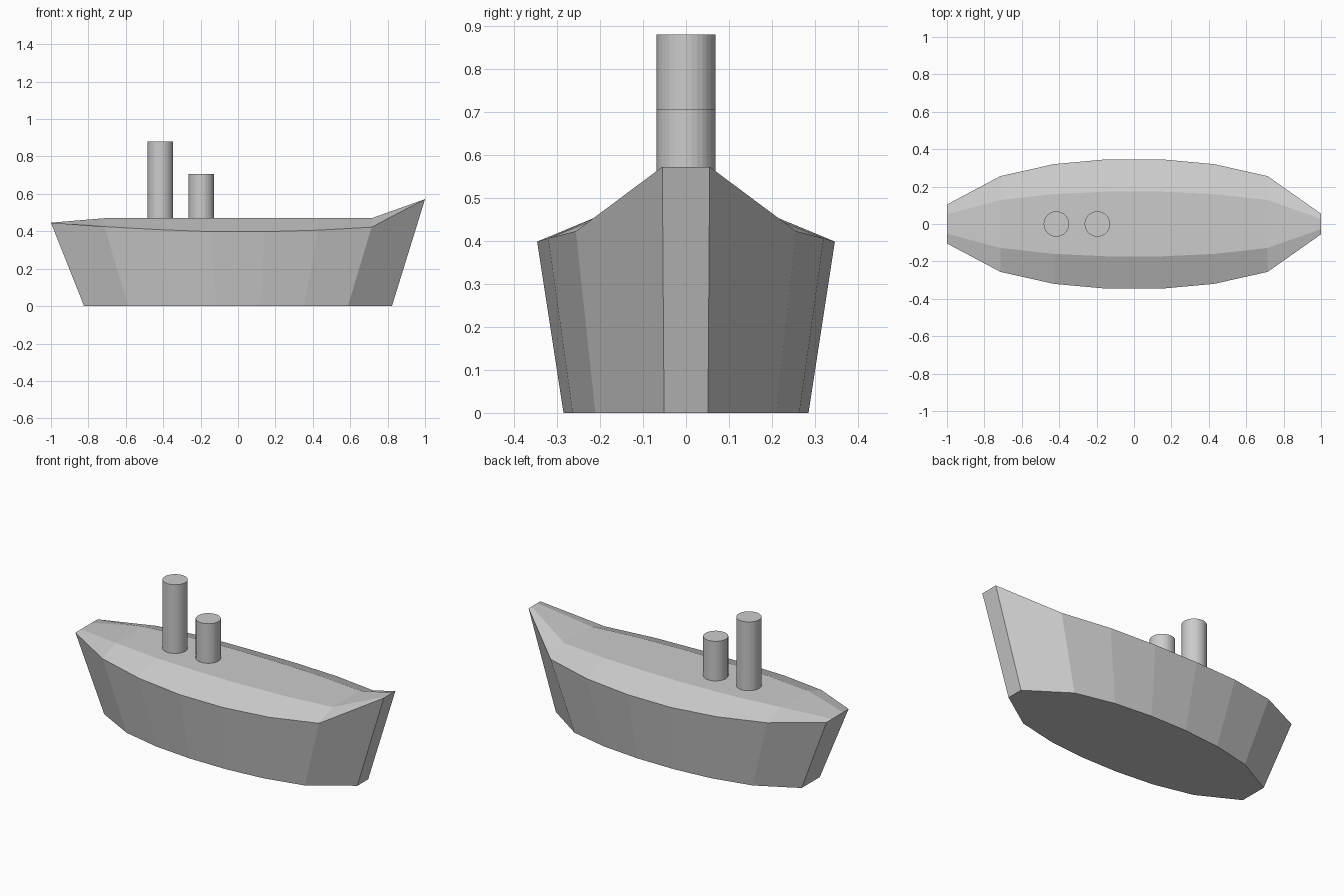
import bpy, bmesh

if "Cube" in bpy.data.objects:
    bpy.data.objects.remove(bpy.data.objects["Cube"])

# Hull stations: rim half-width, rim height, deck height
stations = [
    (0.104, 0.446, 0.446), (0.256, 0.425, 0.47), (0.32, 0.409, 0.47), (0.346, 0.398, 0.47),
    (0.346, 0.398, 0.47), (0.32, 0.406, 0.47), (0.256, 0.422, 0.47), (0.055, 0.572, 0.572),
]
KEEL = 0.823


def build_hull():
    bm = bmesh.new()
    rings = []
    last = len(stations) - 1
    for i, (w, rim_z, deck_z) in enumerate(stations):
        x = -1 + 2 * i / last
        keel_w = 0.051 if i == last else w * KEEL
        half = [(x * KEEL, keel_w, 0), (x, w, rim_z), (x, w / 2, deck_z)]
        ring = half + [(px, -py, pz) for px, py, pz in reversed(half)]
        rings.append([bm.verts.new(p) for p in ring])
    # Sides, sloped deck edges and flat deck
    for a, b in zip(rings, rings[1:]):
        for j in range(5):
            bm.faces.new((a[j], a[j + 1], b[j + 1], b[j]))
    # Stern, bow and flat bottom
    bm.faces.new(rings[0])
    bm.faces.new(rings[-1])
    bm.faces.new([r[0] for r in rings] + [r[5] for r in reversed(rings)])
    bmesh.ops.recalc_face_normals(bm, faces=bm.faces)
    mesh = bpy.data.meshes.new("hull")
    bm.to_mesh(mesh)
    bm.free()
    bpy.context.collection.objects.link(bpy.data.objects.new("hull", mesh))


def build_funnel(name, x, top):
    base = 0.47
    bpy.ops.mesh.primitive_cylinder_add(
        vertices=32, radius=0.068, depth=top - base, location=(x, 0, (top + base) / 2))
    bpy.context.object.name = name


build_hull()
# Funnels
build_funnel("tall_funnel", -0.415, 0.88)
build_funnel("short_funnel", -0.196, 0.706)
